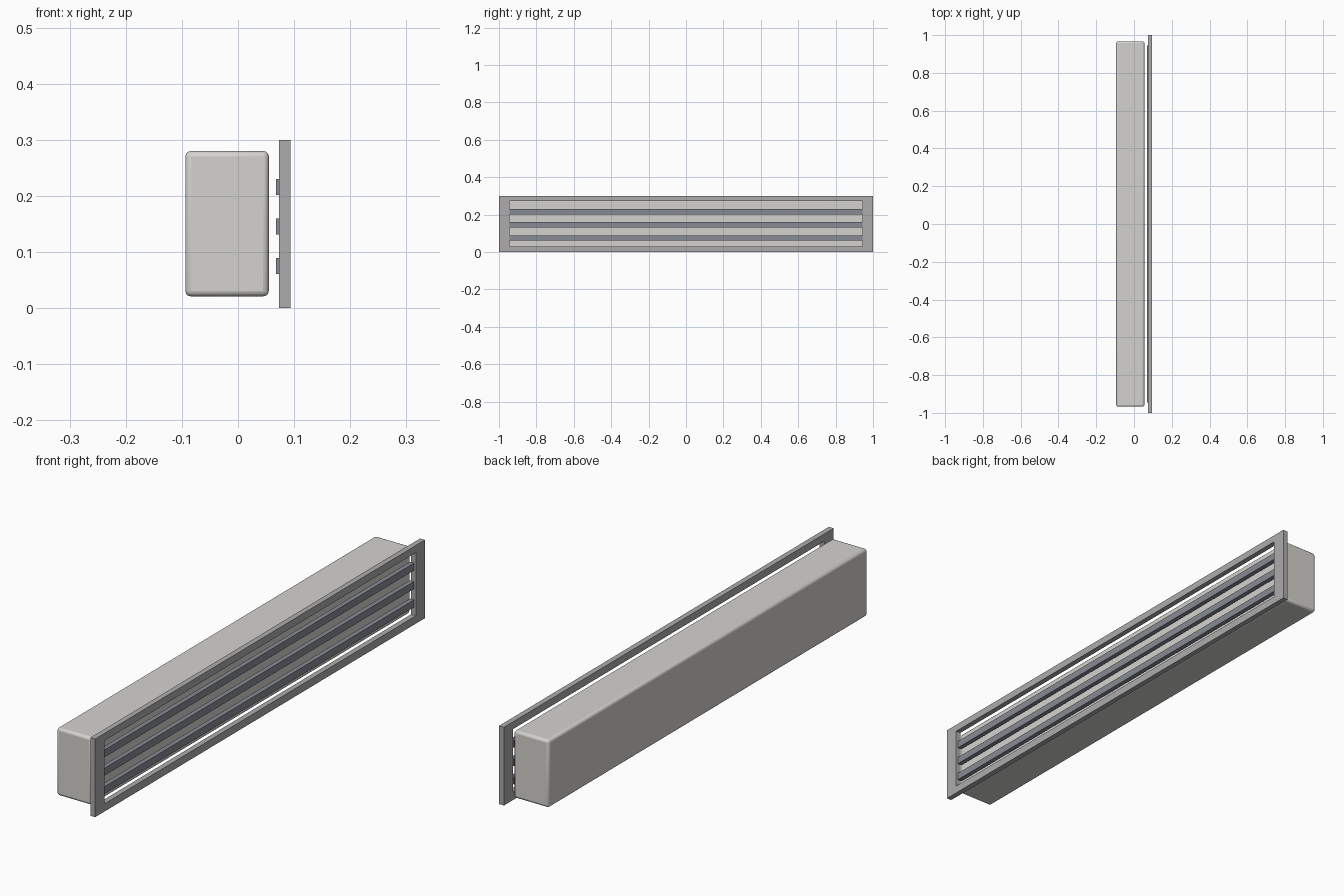
import bpy, bmesh
from mathutils import Vector

if "Cube" in bpy.data.objects:
    bpy.data.objects.remove(bpy.data.objects["Cube"])


def material(name, rgb):
    m = bpy.data.materials.new(name)
    m.diffuse_color = (*rgb, 1)
    m.use_nodes = True
    m.node_tree.nodes["Principled BSDF"].inputs["Base Color"].default_value = m.diffuse_color
    return m


def finish(name, bm, mat):
    bmesh.ops.recalc_face_normals(bm, faces=bm.faces)
    mesh = bpy.data.meshes.new(name)
    bm.to_mesh(mesh)
    bm.free()
    obj = bpy.data.objects.new(name, mesh)
    bpy.context.collection.objects.link(obj)
    mesh.materials.append(mat)
    return obj


def box(name, lo, hi, mat):
    lo, hi = Vector(lo), Vector(hi)
    bm = bmesh.new()
    bmesh.ops.create_cube(bm, size=1)
    for v in bm.verts:
        v.co = (lo + hi) / 2 + v.co * (hi - lo)
    return finish(name, bm, mat)


def frame(name, x0, x1, outer, inner, mat):
    """Rectangular ring in the YZ plane; rectangles are (half_y, z0, z1)."""
    def loop(x, rect):
        h, a, b = rect
        return [bm.verts.new((x, y, z)) for y, z in ((-h, a), (h, a), (h, b), (-h, b))]
    bm = bmesh.new()
    loops = [loop(x0, outer), loop(x1, outer), loop(x1, inner), loop(x0, inner)]
    for k in range(4):
        a, b = loops[k], loops[(k + 1) % 4]
        for i in range(4):
            j = (i + 1) % 4
            bm.faces.new((a[i], a[j], b[j], b[i]))
    return finish(name, bm, mat)


casing_mat = material("casing_paint", (0.66, 0.65, 0.62))
frame_mat = material("frame_metal", (0.42, 0.41, 0.41))
slat_mat = material("slat_metal", (0.25, 0.26, 0.30))

# Rounded casing
casing = box("casing", (-0.094, -0.967, 0.021), (0.055, 0.967, 0.28), casing_mat)
bevel = casing.modifiers.new("rounded_edges", "BEVEL")
bevel.width = 0.01
bevel.segments = 3
bpy.context.view_layer.objects.active = casing
casing.select_set(True)
bpy.ops.object.shade_smooth_by_angle()

# Grille frame
frame("grille_frame", 0.073, 0.094, (1.0, 0.0, 0.3), (0.945, 0.03, 0.272), frame_mat)

# Horizontal slats
for i in range(3):
    z = 0.075 + 0.0705 * i
    box(f"slat_{i + 1}", (0.068, -0.945, z - 0.014), (0.086, 0.945, z + 0.014), slat_mat)
